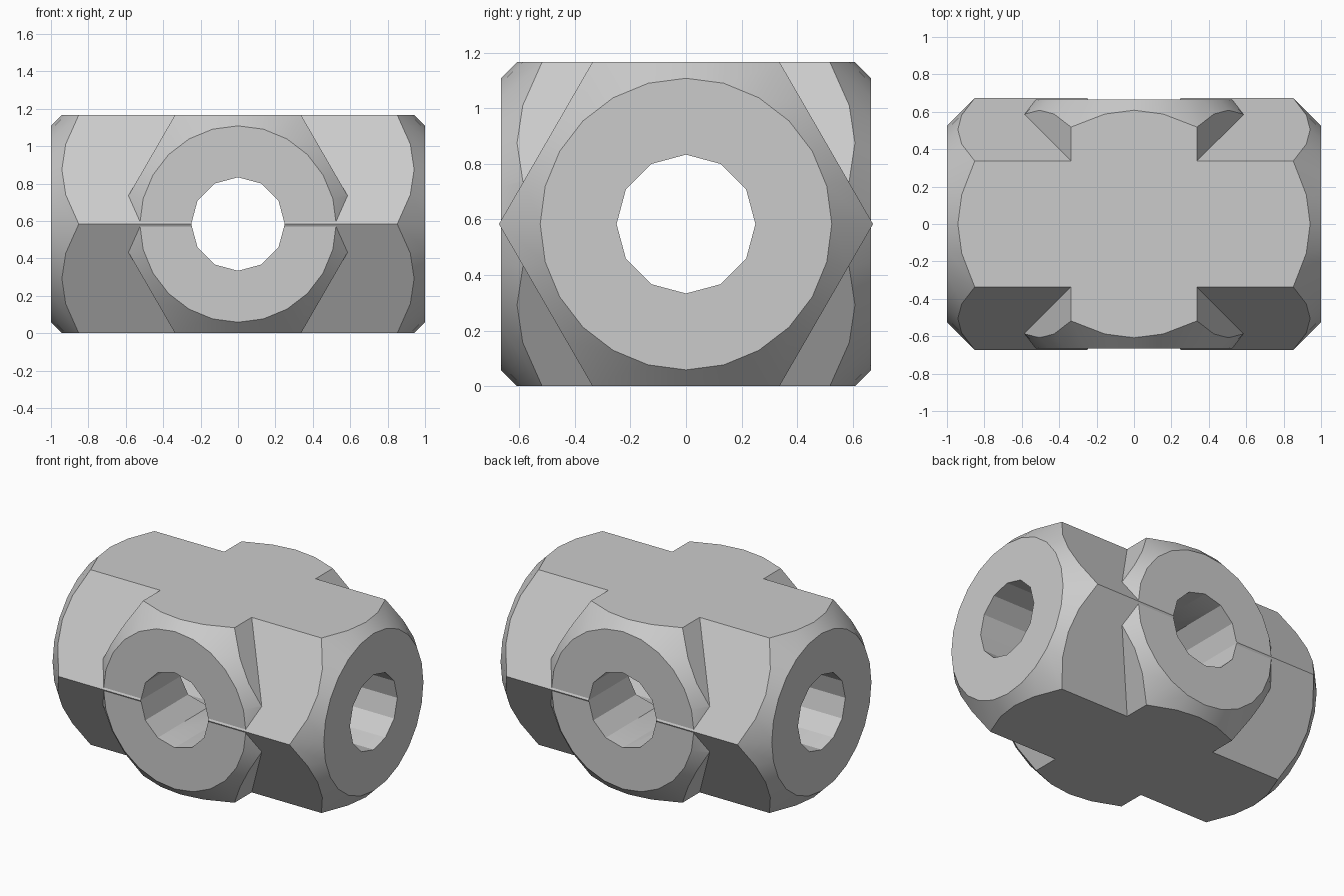
import bpy
import bmesh
from math import cos, sin, pi, radians
from mathutils import Matrix

if "Cube" in bpy.data.objects:
    bpy.data.objects.remove(bpy.data.objects["Cube"], do_unlink=True)

APOTHEM = 0.5833      # half the distance across the hexagon flats
FACE_RADIUS = 0.525   # round end face left by the chamfer
HOLE_RADIUS = 0.25
SEGMENTS = 24
X_HALF, Y_HALF = 1.0, 0.6667

metal = bpy.data.materials.new("grey metal")
metal.use_nodes = True
grey = (0.6, 0.6, 0.6, 1.0)
metal.diffuse_color = grey
metal.node_tree.nodes["Principled BSDF"].inputs["Base Color"].default_value = grey


def finish(bm, name, turn):
    """Turn the part about z, lift it to the axis height and link it."""
    bmesh.ops.recalc_face_normals(bm, faces=bm.faces)
    bm.transform(Matrix.Translation((0, 0, APOTHEM)) @ Matrix.Rotation(turn, 4, "Z"))
    mesh = bpy.data.meshes.new(name)
    bm.to_mesh(mesh)
    bm.free()
    mesh.materials.append(metal)
    obj = bpy.data.objects.new(name, mesh)
    bpy.context.collection.objects.link(obj)
    return obj


def hex_bar(name, half, turn):
    """Hexagonal bar along x with 45 degree conical chamfers on both ends."""
    bm = bmesh.new()
    angles = [2 * pi * i / SEGMENTS for i in range(SEGMENTS)]
    hex_radii = [APOTHEM / cos(a % (pi / 3 - 1e-9) - pi / 6) for a in angles]

    def ring(side, radii):
        return [bm.verts.new((side * (half - (r - FACE_RADIUS)), r * cos(a), r * sin(a)))
                for a, r in zip(angles, radii)]

    caps = [FACE_RADIUS] * SEGMENTS
    rings = [ring(-1, caps), ring(-1, hex_radii), ring(1, hex_radii), ring(1, caps)]
    for lower, upper in zip(rings, rings[1:]):
        for i in range(SEGMENTS):
            j = (i + 1) % SEGMENTS
            bm.faces.new((lower[i], lower[j], upper[j], upper[i]))
    bm.faces.new(rings[0])
    bm.faces.new(rings[-1])
    return finish(bm, name, turn)


def hole_cutter(name, turn):
    """Twelve-sided drill along x, with a corner at the top."""
    bm = bmesh.new()
    bmesh.ops.create_cone(bm, cap_ends=True, segments=12, radius1=HOLE_RADIUS,
                          radius2=HOLE_RADIUS, depth=3,
                          matrix=Matrix.Rotation(radians(90), 4, "Y"))
    cutter = finish(bm, name, turn)
    cutter.hide_render = True
    return cutter


def combine(target, tool, operation):
    mod = target.modifiers.new(operation.lower(), "BOOLEAN")
    mod.operation = operation
    mod.solver = "EXACT"
    mod.object = tool
    bpy.ops.object.modifier_apply(modifier=mod.name)
    bpy.data.objects.remove(tool, do_unlink=True)


# Two crossing hexagonal bars, drilled through along both axes
fitting = hex_bar("cross_fitting", X_HALF, 0)
bpy.ops.object.select_all(action="DESELECT")
bpy.context.view_layer.objects.active = fitting
fitting.select_set(True)
combine(fitting, hex_bar("cross_bar", Y_HALF, pi / 2), "UNION")
combine(fitting, hole_cutter("long_hole", 0), "DIFFERENCE")
combine(fitting, hole_cutter("cross_hole", pi / 2), "DIFFERENCE")

# Smooth chamfers, crisp flats and faceted holes
bpy.ops.object.shade_smooth_by_angle(angle=radians(25))
